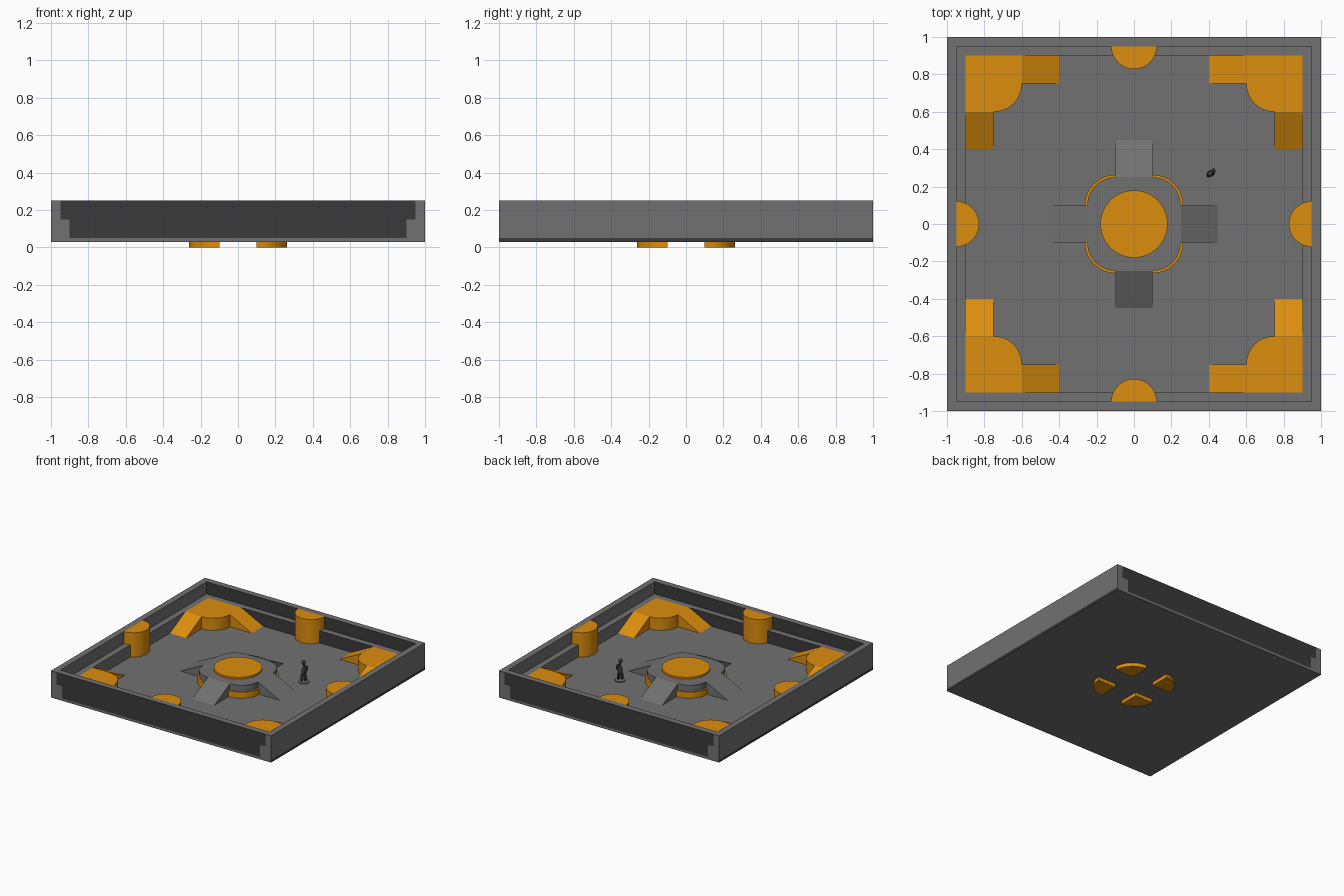
import bpy, bmesh, math
from mathutils import Matrix, Vector

if "Cube" in bpy.data.objects:
    bpy.data.objects.remove(bpy.data.objects["Cube"])


def material(name, rgb):
    m = bpy.data.materials.new(name)
    m.diffuse_color = (*rgb, 1)
    m.use_nodes = True
    m.node_tree.nodes["Principled BSDF"].inputs["Base Color"].default_value = m.diffuse_color
    return m


GREY = material("mid grey", (0.165, 0.165, 0.165))
DARK = material("dark grey", (0.042, 0.042, 0.042))
ORANGE = material("orange", (0.72, 0.27, 0.004))


def finish(name, bm, mats, dark_axis=None, smooth=False):
    """Make an object; faces along dark_axis take the second material."""
    bmesh.ops.recalc_face_normals(bm, faces=bm.faces)
    bm.normal_update()
    if dark_axis is not None:
        for f in bm.faces:
            f.material_index = int(abs(f.normal[dark_axis]) > 0.9)
    me = bpy.data.meshes.new(name)
    bm.to_mesh(me)
    bm.free()
    for m in mats:
        me.materials.append(m)
    ob = bpy.data.objects.new(name, me)
    bpy.context.collection.objects.link(ob)
    if smooth:
        bpy.ops.object.select_all(action='DESELECT')
        ob.select_set(True)
        bpy.context.view_layer.objects.active = ob
        bpy.ops.object.shade_smooth_by_angle(angle=math.radians(30))
    return ob


def prism(name, pts, a, b, mats, frame=Matrix(), turn=0, **kw):
    """Extrude a 2D outline from height a to b; frame maps it to the world."""
    bm = bmesh.new()
    face = bm.faces.new([bm.verts.new((x, y, a)) for x, y in pts])
    ext = bmesh.ops.extrude_face_region(bm, geom=[face])["geom"]
    bmesh.ops.translate(bm, vec=(0, 0, b - a),
                        verts=[v for v in ext if isinstance(v, bmesh.types.BMVert)])
    bm.transform(Matrix.Rotation(math.radians(turn), 4, 'Z') @ frame)
    return finish(name, bm, mats, **kw)


def rect(x0, x1, y0, y1):
    return [(x0, y0), (x1, y0), (x1, y1), (x0, y1)]


def arc(cx, cy, r, a0, a1, n=12):
    return [(cx + r * math.cos(math.radians(a0 + (a1 - a0) * i / n)),
             cy + r * math.sin(math.radians(a0 + (a1 - a0) * i / n))) for i in range(n + 1)]


# Outline (x, z) extruded along y
XZ = Matrix(((1, 0, 0, 0), (0, 0, 1, 0), (0, 1, 0, 0), (0, 0, 0, 1)))
# Outline (y, z) extruded along x
YZ = Matrix(((0, 0, 1, 0), (1, 0, 0, 0), (0, 1, 0, 0), (0, 0, 0, 1)))

# Floor plate
prism("floor", rect(-1, 1, -1, 1), 0.03, 0.05, [GREY, DARK], dark_axis=0)

# Stepped walls: full-length sides, dark-faced ends fitted between them
for s, side in ((1, "a"), (-1, "b")):
    step = [(s * x, z) for x, z in ((0.9, 0.05), (1, 0.05), (1, 0.25),
                                    (0.95, 0.25), (0.95, 0.15), (0.9, 0.15))]
    prism("side_wall_" + side, step, -1, 1, [GREY], XZ)
    prism("end_wall_lower_" + side, rect(-0.9, 0.9, s * 0.9, s), 0.05, 0.15,
          [GREY, DARK], dark_axis=1)
    prism("end_wall_upper_" + side, rect(-0.95, 0.95, s * 0.95, s), 0.15, 0.25,
          [GREY, DARK], dark_axis=1)

# Central platform with rounded corners and a round pad on top
outline = []
for k, (sx, sy) in enumerate(((1, 1), (-1, 1), (-1, -1), (1, -1))):
    outline += arc(sx * 0.1, sy * 0.1, 0.15, 90 * k, 90 * k + 90)
prism("platform", outline, 0.05, 0.15, [GREY], smooth=True)
prism("platform_pad", arc(0, 0, 0.18, 0, 360, 48)[:-1], 0.15, 0.165, [ORANGE], smooth=True)

ramp = [(0.25, 0.05), (0.45, 0.05), (0.25, 0.15)]
block = [(0.9, 0.6), (0.9, 0.9), (0.6, 0.9)] + arc(0.75, 0.75, 0.15, 180, 270)
corner_ramp = [(0.6, 0.05), (0.4, 0.05), (0.6, 0.15)]
for k in range(4):
    t, n = 90 * k, "_%d" % (k + 1)
    # Platform ramps and the orange quarter discs that run through the floor
    prism("platform_ramp" + n, ramp, -0.1, 0.1, [GREY], XZ, t)
    prism("quarter_foot" + n, [(0.1, 0.1)] + arc(0.1, 0.1, 0.163, 0, 90), 0, 0.1,
          [ORANGE], turn=t, smooth=True)
    # Corner blocks with a ramp along each wall
    prism("corner_block" + n, block, 0.05, 0.15, [ORANGE], turn=t, smooth=True)
    prism("corner_ramp_x" + n, corner_ramp, 0.75, 0.9, [ORANGE], XZ, t)
    prism("corner_ramp_y" + n, corner_ramp, 0.75, 0.9, [ORANGE], YZ, t)
    # Half-round wall pillars
    prism("wall_pillar" + n, arc(0.95, 0, 0.122, 90, 270, 24), 0.05, 0.25,
          [ORANGE], turn=t, smooth=True)

# Small standing figure on a round base
FX, FY = 0.41, 0.27
prism("figure_base", arc(FX, FY, 0.04, 0, 360, 24)[:-1], 0.05, 0.058, [GREY], smooth=True)
bm = bmesh.new()
for dx, dy, z, rx, ry, rz in ((-0.012, -0.01, 0.085, 0.011, 0.012, 0.032),
                              (0.012, 0.004, 0.085, 0.011, 0.012, 0.032),
                              (0.0, 0.0, 0.135, 0.02, 0.017, 0.04),
                              (0.014, 0.012, 0.16, 0.011, 0.016, 0.025),
                              (0.002, 0.0, 0.182, 0.009, 0.009, 0.02),
                              (-0.002, -0.002, 0.21, 0.015, 0.016, 0.02)):
    bmesh.ops.create_uvsphere(bm, u_segments=12, v_segments=8, radius=1,
                              matrix=Matrix.Translation(Vector((FX + dx, FY + dy, z)))
                              @ Matrix.Diagonal((rx, ry, rz, 1)))
finish("figure", bm, [DARK], smooth=True)
